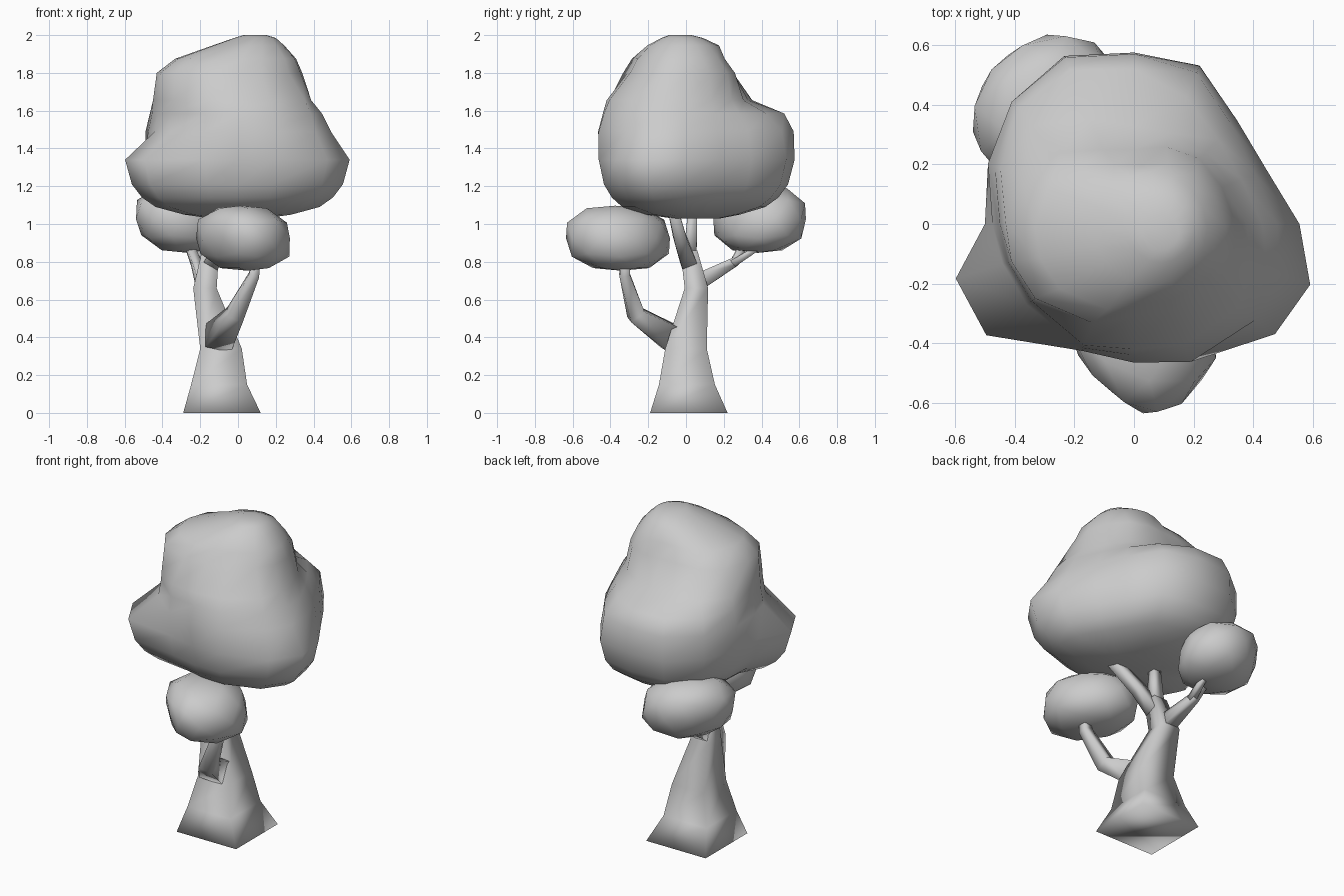
import bpy, bmesh, math
from mathutils import Vector

if "Cube" in bpy.data.objects:
    bpy.data.objects.remove(bpy.data.objects["Cube"])


def finish(name, bm):
    bmesh.ops.recalc_face_normals(bm, faces=bm.faces[:])
    for f in bm.faces:
        f.smooth = True
    me = bpy.data.meshes.new(name)
    bm.to_mesh(me)
    bm.free()
    ob = bpy.data.objects.new(name, me)
    bpy.context.collection.objects.link(ob)
    return ob


def loft(name, rings):
    """Skin equal-length rings of points into a closed, smooth-shaded mesh."""
    bm = bmesh.new()
    loops = [[bm.verts.new(p) for p in ring] for ring in rings]
    n = len(loops[0])
    for a, b in zip(loops, loops[1:]):
        for i in range(n):
            j = (i + 1) % n
            bm.faces.new((a[i], a[j], b[j], b[i]))
    bm.faces.new(loops[0][::-1])
    bm.faces.new(loops[-1])
    return finish(name, bm)


def limb(name, path, upright=False):
    """Square-section limb along (x, y, z, half_width) points."""
    pts = [Vector(p[:3]) for p in path]
    rings = []
    for i, p in enumerate(pts):
        t = Vector((0, 0, 1))
        if not upright:
            t = (pts[min(i + 1, len(pts) - 1)] - pts[max(i - 1, 0)]).normalized()
        u = Vector((1, 0, 0))
        u = (u - t * u.dot(t)).normalized()
        v = t.cross(u)
        h = path[i][3]
        rings.append([p + u * h * a + v * h * b
                      for a, b in ((-1, -1), (1, -1), (1, 1), (-1, 1))])
    return loft(name, rings)


def clump(name, centre, size, lean, skew, tip=0.0):
    """Rounded leaf clump with flattish top; lean shears it with height,
    skew trims one plan diagonal, tip narrows its front."""
    bm = bmesh.new()
    bmesh.ops.create_icosphere(bm, subdivisions=2, radius=1)
    for v in bm.verts:
        c = v.co
        c /= (math.hypot(c.x, c.y) ** 2.8 + abs(c.z) ** 2.8) ** (1 / 2.8)
        k = 1 - skew * c.x * c.y
        narrow = 1 - tip * max(0, -c.y) ** 2
        v.co = Vector((centre[0] + size[0] * c.x * narrow * k + lean[0] * c.z,
                       centre[1] + size[1] * c.y * k + lean[1] * c.z,
                       centre[2] + size[2] * c.z))
    return finish(name, bm)


# Trunk and limbs
limb("trunk", [(-.085, .015, 0, .205), (-.10, .005, .15, .148), (-.09, 0, .34, .11),
               (-.175, .055, .66, .062), (-.145, .015, .86, .045)], upright=True)
limb("front_branch", [(-.105, -.075, .395, .072), (-.015, -.265, .52, .044),
                      (.085, -.325, .73, .028), (.10, -.32, .84, .022)])
limb("back_branch", [(-.175, .06, .69, .045), (-.225, .26, .80, .024),
                     (-.27, .32, .92, .022)])
limb("back_twig", [(-.215, .24, .785, .02), (-.20, .39, .88, .014)])
limb("top_branch_right", [(-.145, .015, .79, .042), (-.06, -.03, .92, .034),
                          (.10, -.065, 1.06, .028)])
limb("top_branch_left", [(-.145, .02, .81, .036), (-.12, .035, 1.07, .024)])

# Small leaf clumps
clump("front_clump", (.03, -.36, .925), (.25, .275, .172), (-.02, -.015), .2, .3)
clump("back_clump", (-.292, .39, 1.025), (.245, .245, .178), (-.03, .01), -.22)

# Main crown: plan outlines as radii at these angles, starting at +x
angles = [0, 22.5, 45, 67.5, 90, 112.5, 135, 157.5,
          180, 197, 217, 247.5, 270, 292.5, 322, 341]
skirt = [.555, .48, .49, .575, .575, .61, .58, .53,
         .50, .625, .62, .455, .46, .50, .60, .625]
waist = [.48, .44, .465, .55, .57, .605, .58, .53,
         .475, .46, .45, .46, .465, .50, .52, .52]
shoulder = [.43, .39, .40, .46, .52, .56, .55, .505,
            .455, .445, .435, .45, .44, .47, .49, .47]
neck = [.38, .35, .34, .33, .33, .38, .47, .485,
        .45, .44, .43, .44, .42, .44, .45, .41]
dome = [.34, .32, .31, .28, .25, .27, .34, .41,
        .43, .43, .415, .36, .31, .32, .34, .35]
cap = [1] * 16
# (outline, height, scale, x shift, y shift)
levels = [(skirt, 1.03, .25, 0, .04), (skirt, 1.05, .48, 0, .01), (skirt, 1.09, .73, 0, 0),
          (skirt, 1.14, .85, 0, 0), (skirt, 1.21, .94, 0, 0), (skirt, 1.34, 1, 0, 0),
          (waist, 1.49, 1, 0, 0), (shoulder, 1.585, 1, 0, 0), (neck, 1.655, 1, 0, 0),
          (dome, 1.80, 1, 0, 0), (dome, 1.875, .83, .025, -.01),
          (cap, 1.945, .19, .055, -.015), (cap, 1.985, .11, .09, -.02),
          (cap, 2.0, .06, .09, -.03)]
rings = []
for outline, z, s, dx, dy in levels:
    rings.append([Vector((dx + s * r * math.cos(math.radians(a)),
                          dy + s * r * math.sin(math.radians(a)), z))
                  for a, r in zip(angles, outline)])
loft("main_crown", rings)
